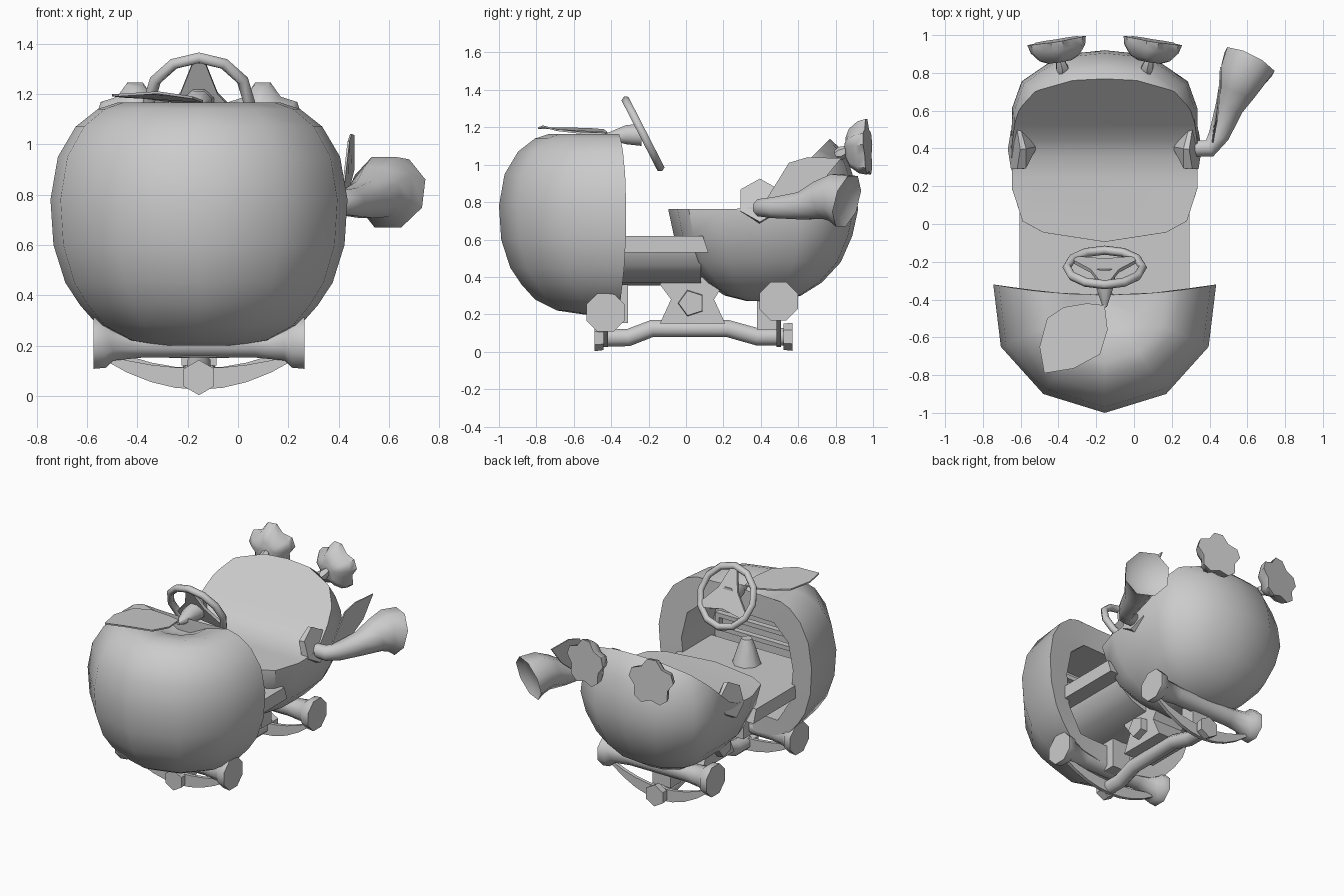
import bpy, bmesh
from math import sin, cos, pi, radians
from mathutils import Vector as V

if "Cube" in bpy.data.objects:
    bpy.data.objects.remove(bpy.data.objects["Cube"])

CX = -0.155  # centre line of the vehicle
grey = bpy.data.materials.new("plain_grey")
grey.use_nodes = True
grey.diffuse_color = (0.6, 0.6, 0.6, 1)
grey.node_tree.nodes["Principled BSDF"].inputs["Base Color"].default_value = (0.6, 0.6, 0.6, 1)


def shade(ob, angle):
    bpy.ops.object.select_all(action='DESELECT')
    ob.select_set(True)
    bpy.context.view_layer.objects.active = ob
    bpy.ops.object.shade_smooth_by_angle(angle=radians(angle))


def loft(name, rings, angle=35, closed=False):
    """Skin matching rings of points; cap the ends unless closed."""
    bm = bmesh.new()
    vs = [[bm.verts.new(p) for p in r] for r in rings]
    n = len(vs[0])
    pairs = list(zip(vs, vs[1:])) + ([(vs[-1], vs[0])] if closed else [])
    for a, b in pairs:
        for i in range(n):
            j = (i + 1) % n
            bm.faces.new((a[i], a[j], b[j], b[i]))
    if not closed:
        bm.faces.new(vs[0])
        bm.faces.new(vs[-1])
    bmesh.ops.recalc_face_normals(bm, faces=bm.faces)
    me = bpy.data.meshes.new(name)
    bm.to_mesh(me)
    bm.free()
    me.materials.append(grey)
    ob = bpy.data.objects.new(name, me)
    bpy.context.collection.objects.link(ob)
    shade(ob, angle)
    return ob


def prism(name, pts, shift, angle=35):
    pts = [V(p) for p in pts]
    return loft(name, [pts, [p + V(shift) for p in pts]], angle)


def box(name, x0, x1, y0, y1, z0, z1):
    return prism(name, [(x0, y0, z0), (x1, y0, z0), (x1, y1, z0), (x0, y1, z0)], (0, 0, z1 - z0))


def tube(name, path, radii, sides=8, angle=50, hollow=0):
    path = [V(p) for p in path]
    rings = []
    for i, p in enumerate(path):
        t = (path[min(i + 1, len(path) - 1)] - path[max(i - 1, 0)]).normalized()
        q = t.to_track_quat('Z', 'Y')
        angs = [2 * pi * (k + 0.5) / sides for k in range(sides)]
        rings.append([p + q @ V((cos(a), sin(a), 0)) * radii[i] for a in angs])
    if hollow:  # recessed mouth at the far end
        rings.append([path[-1] + (p - path[-1]) * .7 - t * hollow for p in rings[-1]])
    return loft(name, rings, angle)


def carve(ob, cutter, angle):
    mod = ob.modifiers.new("carve", 'BOOLEAN')
    mod.object, mod.solver = cutter, 'EXACT'
    bpy.context.view_layer.objects.active = ob
    bpy.ops.object.modifier_apply(modifier=mod.name)
    bpy.data.objects.remove(cutter)
    shade(ob, angle)


# Front half of the fruit body, open and slightly dished at the back, dimpled on top
half = [(0, None), (.3, None), (0.59, None), (0.55, -0.25), (0.325, -0.5), (0, -0.6)]
outline = half + [(-x, y) for x, y in half[-2:0:-1]]
levels = [(0.2, .25), (.22, .48), (.28, .68), (.36, .8), (.45, .9), (.6, .98), (.78, 1), (.95, .95),
          (1.07, .83), (1.14, .68), (1.165, .55), (1.135, .3), (1.07, .08)]
front = loft("front_body", [[(CX + x * s, -.375 + .055 * (x * s / .59) ** 2 if y is None else -0.4 + y * s, z)
                             for x, y in outline] for z, s in levels], 50)
arch = [(.3, .33), (.41, .5), (.43, .72), (.39, .9), (.27, 1.0)]
arch = arch + [(-x, z) for x, z in reversed(arch)]
carve(front, prism("cavity_cutter", [(CX + x, -0.7, z) for x, z in arch], (0, 0.6, 0)), 50)

# Rear half of the fruit body with the seat carved out
half = [(0, -.505), (.325, -.455), (.435, -.395), (.49, -.225), (.495, 0),
        (.49, .205), (.44, .345), (.235, .485), (0, .51)]
outline = half + [(-x, y) for x, y in half[-2:0:-1]]
levels = [(.27, .16), (.3, .4), (.37, .62), (.48, .82), (.62, .94), (.76, 1), (.9, .97),
          (1.0, .91), (1.08, .83), (1.14, .7), (1.2, .45)]
rear = loft("rear_body", [[(CX + x * s, .41 + y * s, z) for x, y in outline] for z, s in levels], 50)
seat = [(-.3, .762), (.25, .762), (.36, .775), (.44, .815), (.52, .89), (.76, 1.13), (1.0, 1.36),
        (1.0, 1.6), (-.3, 1.6)]
carve(rear, prism("seat_cutter", [(CX - .8, y, z) for y, z in seat], (1.6, 0, 0)), 42)

# Floor with a rounded trough below
prism("floor", [(CX - .45, -.66, .53), (CX - .45, .12, .53), (CX - .45, .09, .62), (CX - .45, -.66, .62)], (.9, 0, 0))
trough = [(CX + .34 * cos(a), -.6, .53 + .175 * sin(a)) for a in [pi + pi * k / 8 for k in range(9)]]
prism("floor_trough", trough, (0, .68, 0), 50)

# Pedestal under the floor with a pointed boss on each side
waist = [(-.1, .4), (-.14, .36), (-.08, .28), (-.14, .15), (.21, .15), (.15, .28), (.2, .36), (.18, .4)]
prism("pedestal", [(CX - .12, y, z) for y, z in waist], (.24, 0, 0))
for s in (-1, 1):
    tube("pedestal_boss", [(CX + s * .1, .03, .26), (CX + s * .17, .03, .26)], [.075, .07], 5)

# Central chassis tube with end caps
tube("chassis_tube", [(CX, -.47, .075), (CX, -.31, .075), (CX, -.18, .125), (CX, .22, .125),
                      (CX, .38, .08), (CX, .54, .08)], [.05] * 6)
tube("front_tube_cap", [(CX, -.49, .073), (CX, -.44, .073)], [.07, .064], 6)
tube("rear_tube_cap", [(CX, .52, .08), (CX, .57, .08)], [.07, .075], 6)

# Axles with flared octagonal ends, crescent struts and brackets
for label, y, z, top in (("front", -.43, .21, .145), ("rear", .495, .27, .18)):
    xs = [-.42, -.37, -.34, -.22, .22, .34, .37, .42]
    tube(label + "_axle", [(CX + x, y, z) for x in xs], [.111, .106, .075, .062, .062, .075, .106, .111])
    u = [k / 4 - 1 for k in range(9)]
    lower = [(CX + .38 * t, y - .012, .025 + (top - .025) * t * t) for t in u]
    upper = [(CX + .38 * t, y - .012, .11 + (top - .09) * t * t) for t in reversed(u)]
    prism(label + "_strut", lower + upper, (0, .024, 0))
box("front_bracket", CX - .07, CX + .07, -.46, -.31, .155, .36)
box("rear_bracket", CX - .07, CX + .07, .38, .49, .12, .32)

# Pointed arm bosses on both sides of the seat
for s in (-1, 1):
    tube("arm_boss", [(CX + s * .48, .395, .81), (CX + s * .445, .395, .8), (CX + s * .36, .41, .78)],
         [.12, .12, .004], 6, 20)

# Exhaust horn with a hollow mouth and a leaf beside it
tube("exhaust_horn", [(.3, .4, .77), (.4, .4, .77), (.45, .47, .77), (.505, .62, .78), (.55, .72, .81),
                      (.577, .79, .825), (.612, .86, .804)],
     [.045, .05, .06, .08, .11, .135, .152], hollow=.03)
prism("exhaust_leaf", [(.41, .42, .8), (.42, .47, .88), (.435, .55, 1.01), (.445, .65, 1.04), (.455, .83, 1.035),
                       (.455, .72, .9), (.43, .6, .8)], (.008, 0, 0))

# Blunt star flowers behind the seat back, each on a beaded stem
for s in (-1, 1):
    c = V((CX + s * .255, .972, 1.09))
    n = V((s * .16, 1, .05)).normalized()
    side = n.cross(V((0, 0, 1))).normalized()
    up = side.cross(n)
    points = []
    for k in range(5):
        a = pi / 2 + k * 2 * pi / 5
        points += [(a - .2, .158), (a + .2, .158), (a + pi / 5, .122)]
    loft("rear_star", [[c + n * depth + (side * cos(a) + up * sin(a)) * r * size for a, r in points]
                       for depth, size in ((-.115, .4), (-.095, .68), (-.045, .93), (0, 1))], 50)
    tube("star_stem", [(CX + s * .225, .785, 1.05), (CX + s * .225, .825, 1.06), c - n * .09], [.012, .037, .02], 6)

# Steering wheel: ring, three-armed plate and column
hub = V((CX, -.23, 1.165))
axis = V((0, .89, .456)).normalized()
right, up = V((1, 0, 0)), V((0, -.456, .89)).normalized()


def on_wheel(a, r, lift=0):
    return hub + (right * cos(a) + up * sin(a)) * r + axis * lift


loft("steering_ring", [[on_wheel(2 * pi * k / 12, .2 + .024 * cos(b), .024 * sin(b))
                        for b in [pi * j / 3 for j in range(6)]] for k in range(12)], 65, closed=True)
spokes = []
for k in range(3):
    a = pi / 2 + k * 2 * pi / 3
    spokes += [on_wheel(a - .1, .195, -.01), on_wheel(a + .1, .195, -.01), on_wheel(a + pi / 3, .085, -.01)]
prism("steering_spokes", spokes, axis * .02)
tube("steering_column", [hub - axis * .01, (CX, -.32, 1.16), (CX, -.44, 1.15)], [.065, .055, .012])

# Leaf on top of the front body
edge = [(-.155, -.43, 1.16), (-.25, -.42, 1.165), (-.37, -.44, 1.18), (-.46, -.5, 1.185), (-.5, -.65, 1.19),
        (-.475, -.79, 1.19), (-.32, -.765, 1.2), (-.18, -.69, 1.18), (-.14, -.56, 1.165)]
prism("top_leaf", edge, (0, 0, .01))

# Dashboard frame and pedal post inside the front body
for z in (.74, .83):
    box("dash_bar", CX - .3, CX + .3, -.57, -.53, z, z + .03)
for x in (-.3, .27):
    box("dash_end", CX + x, CX + x + .03, -.57, -.53, .74, .86)
tube("pedal_post", [(CX, -.45, .6), (CX, -.45, .74), (CX, -.45, .79)], [.1, .055, .035])
